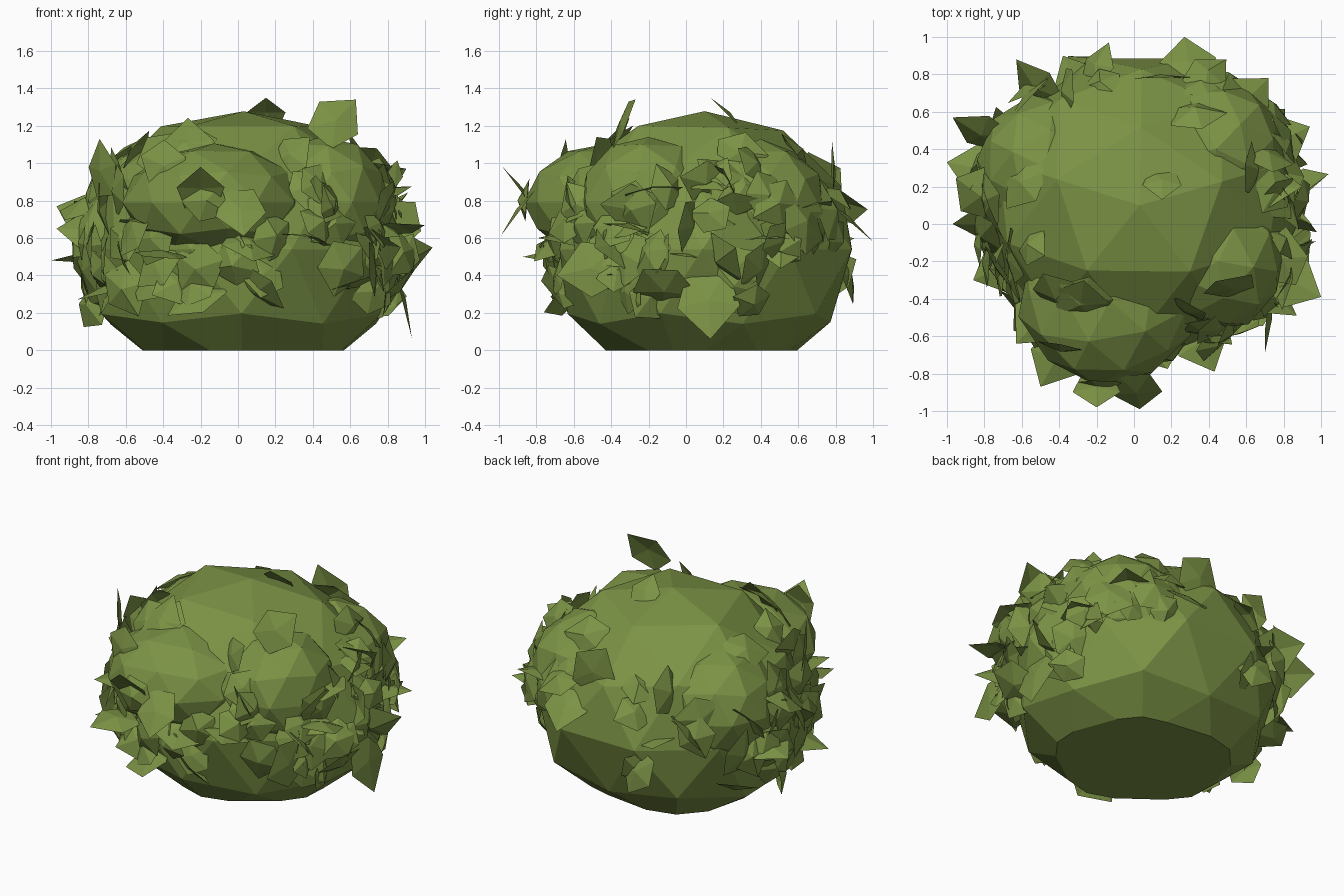
import bpy, bmesh, math, random
from mathutils import Vector, Matrix

if "Cube" in bpy.data.objects:
    bpy.data.objects.remove(bpy.data.objects["Cube"])

random.seed(5)
green = bpy.data.materials.new("leaf green")
green.diffuse_color = (0.2, 0.29, 0.06, 1)
green.use_nodes = True
green.node_tree.nodes["Principled BSDF"].inputs["Base Color"].default_value = green.diffuse_color


def finish(bm, name):
    me = bpy.data.meshes.new(name)
    bm.to_mesh(me)
    bm.free()
    me.materials.append(green)
    ob = bpy.data.objects.new(name, me)
    bpy.context.collection.objects.link(ob)
    return ob


def lump(name, centre, radii, turn, sub=2):
    """Faceted foliage mass, cut flat at the ground."""
    bm = bmesh.new()
    bmesh.ops.create_icosphere(bm, subdivisions=sub, radius=1)
    for v in bm.verts:
        v.co *= random.uniform(0.99, 1.05)
    m = Matrix.Translation(centre) @ Matrix.Diagonal((*radii, 1)) @ Matrix.Rotation(turn, 4, 'Z')
    bmesh.ops.transform(bm, matrix=m, verts=bm.verts)
    if min(v.co.z for v in bm.verts) < 0:
        cut = bmesh.ops.bisect_plane(bm, geom=bm.verts[:] + bm.edges[:] + bm.faces[:],
                                     plane_co=(0, 0, 0), plane_no=(0, 0, -1), clear_outer=True)
        edges = [e for e in cut['geom_cut'] if isinstance(e, bmesh.types.BMEdge)]
        bmesh.ops.contextual_create(bm, geom=edges)
    finish(bm, name)


def leaf(bm, centre, along, normal, size, fold):
    """Five-sided leaf with a raised middle; 'along' points to its tip."""
    along = along.normalized()
    side = normal.cross(along).normalized()
    up = along.cross(side)
    outline = [(1, 0), (0.15, 0.8), (-0.8, 0.5), (-0.8, -0.5), (0.15, -0.8)]
    rim = [bm.verts.new(centre + (along * a + side * s) * size) for a, s in outline]
    mid = bm.verts.new(centre + up * fold)
    for i in range(5):
        bm.faces.new((rim[i], rim[(i + 1) % 5], mid))


# Foliage masses
MAIN_C, MAIN_R = Vector((0.03, 0.1, 0.54)), Vector((0.85, 0.79, 0.74))
lump("main_foliage", MAIN_C, MAIN_R, 0.3)
lumps = [
    ("front_foliage", Vector((-0.13, -0.41, 0.79)), Vector((0.48, 0.44, 0.31)), 0.5),
    ("right_foliage", Vector((0.45, -0.2, 0.79)), Vector((0.35, 0.37, 0.35)), 1.1),
    ("left_foliage", Vector((-0.47, 0.3, 0.72)), Vector((0.36, 0.38, 0.36)), 0.2),
    ("back_foliage", Vector((0.44, 0.4, 0.74)), Vector((0.36, 0.36, 0.38)), 0.8),
]
for name, c, r, turn in lumps:
    lump(name, c, r, turn)

# Scattered leaves: a dense belt round the sides, few on top and low at the back
bm = bmesh.new()
count = 0
while count < 115:
    a = random.uniform(0, math.tau)
    s = random.uniform(-0.4, 0.75)
    back = math.sin(a) > 0.55
    if back and random.random() < (0.85 if s < 0.1 else 0.45):
        continue
    if s > 0.5 and random.random() < 0.4:
        continue
    c = math.sqrt(1 - s * s)
    d = Vector((math.cos(a) * c, math.sin(a) * c, s))
    p = MAIN_C + d * MAIN_R * random.uniform(0.96, 1.05)
    in_front = False
    for _, lc, lr, _ in lumps:
        q = (p - lc) * Vector((1 / lr.x, 1 / lr.y, 1 / lr.z))
        if q.length < 1:
            p = lc + q.normalized() * lr
            in_front = lc.y < -0.4
    if in_front and random.random() < 0.6:
        continue
    rnd = Vector([random.gauss(0, 1) for _ in range(3)])
    n = (d + rnd * 0.46).normalized()
    along = n.cross(Vector([random.gauss(0, 1) for _ in range(3)]))
    leaf(bm, p, along, n, random.uniform(0.12, 0.19), random.uniform(0.02, 0.06))
    count += 1
finish(bm, "scattered_leaves")

# Outstanding leaves whose direction matters: tip, pointing, facing
bm = bmesh.new()
for tip, along, normal, size in [
        ((0.63, -0.27, 1.34), (0.7, 0.4, 0.75), (0.2, -0.9, 0.4), 0.17),
        ((0.15, 0.13, 1.35), (0, -0.7, 0.7), (0, 0.7, 0.7), 0.13),
        ((-0.2, -0.98, 0.98), (0, -0.6, 0.8), (0, 0.7, 0.6), 0.16),
        ((0.03, -0.99, 0.61), (0.1, -0.6, -0.8), (0, -0.8, 0.6), 0.17),
        ((0.27, 1.0, 0.58), (-0.1, 0.7, -0.6), (0, 0.6, 0.7), 0.19),
        ((0.05, 0.78, 1.12), (-0.5, 0.0, 1), (0, 1, -0.1), 0.2),
        ((-0.74, -0.23, 1.13), (-0.1, 0, 1), (-0.8, -0.5, 0.1), 0.17),
        ((0.93, 0.13, 0.06), (0.25, 0.05, -1), (1, 0, 0.25), 0.21),
        ((0.7, -0.69, 0.4), (-0.1, -1, -0.2), (1, 0, 0.1), 0.19)]:
    along = Vector(along).normalized()
    leaf(bm, Vector(tip) - along * size, along, Vector(normal), size, 0.02)
finish(bm, "tip_leaves")

# Outer leaf tips round the outline
tips = [(-0.97, 0.57, 0.77), (-1.0, 0.33, 0.48), (1.0, -0.39, 0.67), (0.9, 0.2, 0.97),
        (0.94, 0.52, 0.6), (0.72, 0.78, 0.8), (-0.63, 0.88, 0.72), (-0.5, -0.87, 0.5),
        (0.43, -0.79, 0.6), (0.87, -0.49, 0.55), (-0.86, -0.3, 0.27),
        (-0.38, 0.9, 0.6), (-0.97, 0.0, 0.65), (0.95, 0.0, 0.5), (-0.63, -0.64, 0.7)]
bm = bmesh.new()
for i, t in enumerate(tips):
    t = Vector(t)
    out = (t - MAIN_C).normalized()
    swirl = Vector((-out.y, out.x, 0.8)) if i % 3 == 0 else Vector((0.2, 0.1, 1)) + out * 0.3
    leaf(bm, t - out * 0.18, out, swirl.normalized(), 0.18, 0.03)
finish(bm, "outer_leaves")
